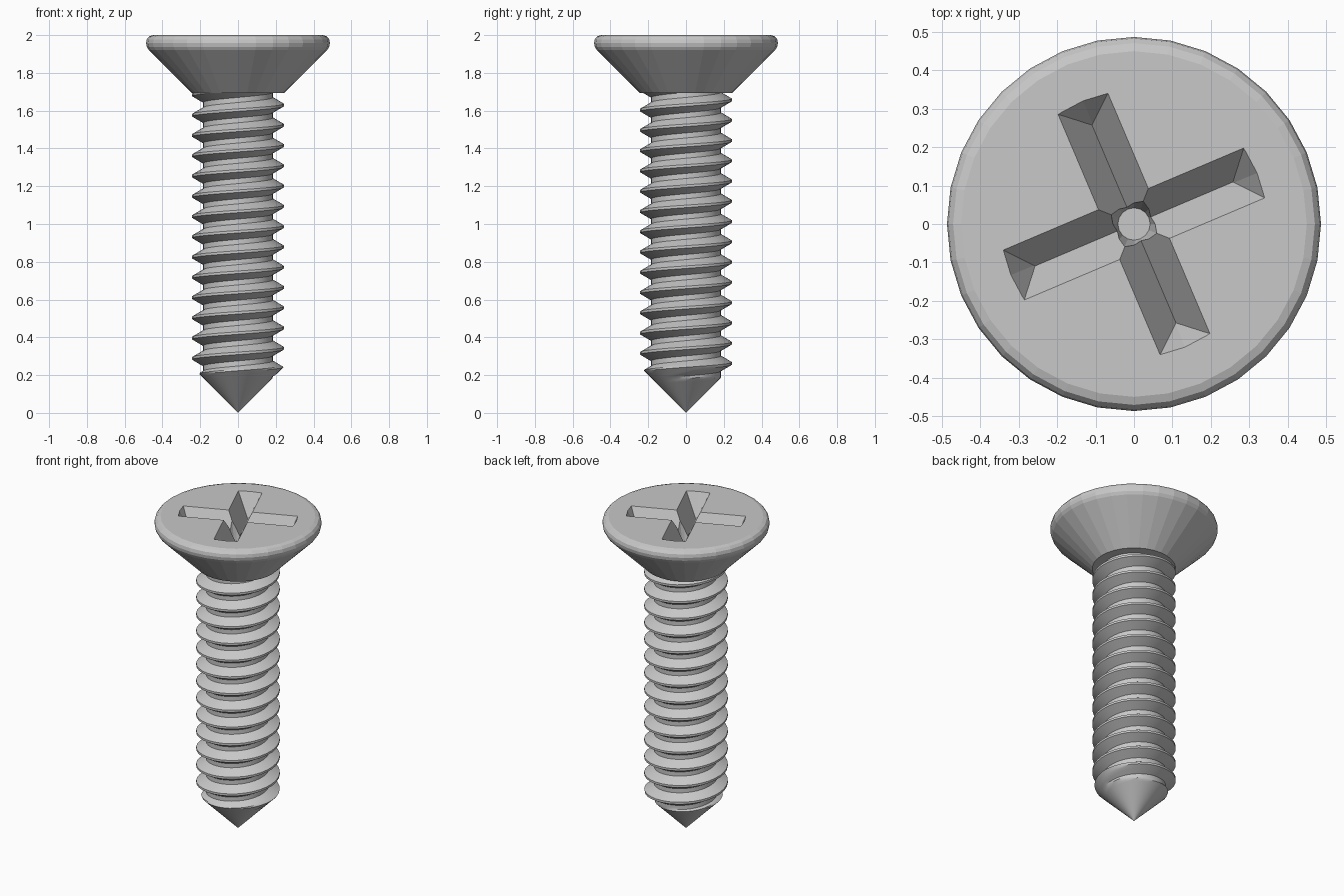
import bpy, bmesh, math
from mathutils import Matrix

if "Cube" in bpy.data.objects:
    bpy.data.objects.remove(bpy.data.objects["Cube"], do_unlink=True)

SIDES = 32
TAU = 2 * math.pi

steel = bpy.data.materials.new("steel_grey")
steel.use_nodes = True
steel.diffuse_color = (0.58, 0.58, 0.58, 1)
steel.node_tree.nodes["Principled BSDF"].inputs["Base Color"].default_value = steel.diffuse_color


def make_object(name, bm):
    bmesh.ops.recalc_face_normals(bm, faces=bm.faces)
    mesh = bpy.data.meshes.new(name)
    bm.to_mesh(mesh)
    bm.free()
    mesh.materials.append(steel)
    obj = bpy.data.objects.new(name, mesh)
    bpy.context.collection.objects.link(obj)
    return obj


def lathe(name, profile, sides=SIDES):
    """Solid of revolution with flat caps."""
    bm = bmesh.new()
    rings = []
    for r, z in profile:
        angles = [TAU * i / sides for i in range(sides)]
        rings.append([bm.verts.new((r * math.cos(a), r * math.sin(a), z)) for a in angles])
    for low, high in zip(rings, rings[1:]):
        for i in range(sides):
            j = (i + 1) % sides
            bm.faces.new((low[i], low[j], high[j], high[i]))
    bm.faces.new(rings[0])
    bm.faces.new(rings[-1])
    return make_object(name, bm)


def v_prism(name, angle, half, top, bottom, length):
    """Triangular groove cutter lying along the given direction."""
    bm = bmesh.new()
    rise = 0.05
    wide = half * (top + rise - bottom) / (top - bottom)
    ends = []
    for x in (-length, length):
        ends.append([bm.verts.new(p) for p in
                     ((x, -wide, top + rise), (x, wide, top + rise), (x, 0, bottom))])
    a, b = ends
    bm.faces.new(a)
    bm.faces.new(b)
    for i in range(3):
        j = (i + 1) % 3
        bm.faces.new((a[i], a[j], b[j], b[i]))
    bm.transform(Matrix.Rotation(angle, 4, "Z"))
    return make_object(name, bm)


def boolean(target, cutter, operation):
    mod = target.modifiers.new("cut", "BOOLEAN")
    mod.object, mod.operation, mod.solver = cutter, operation, "EXACT"
    bpy.context.view_layer.objects.active = target
    bpy.ops.object.modifier_apply(modifier=mod.name)


# Countersunk head with a rounded rim
head = lathe("head", [(0.243, 1.693), (0.472, 1.92), (0.483, 1.938), (0.487, 1.958),
                      (0.483, 1.978), (0.471, 1.993), (0.45, 2.0)])

# Cross recess: two V grooves with conical ends, and a tapered centre pit
DEPTH, REACH, INNER = 0.15, 0.347, 0.28
slope = (REACH - INNER) / DEPTH
limit = lathe("recess_limit", [(INNER - slope * 0.1, 1.9 - DEPTH), (REACH + slope * 0.1, 2.1)])
pit = lathe("recess_pit", [(0.042, 1.82), (0.082, 2.05)], 16)
cutters = [limit, pit]
for k in range(2):
    groove = v_prism("recess_groove", math.radians(23 + 90 * k), 0.0705, 2.0, 2.0 - DEPTH, 0.6)
    boolean(groove, limit, "INTERSECT")
    boolean(head, groove, "DIFFERENCE")
    cutters.append(groove)
boolean(head, pit, "DIFFERENCE")
for cutter in cutters:
    bpy.data.objects.remove(cutter, do_unlink=True)

# Threaded shank: a helical tooth trimmed by the cone of the point
PITCH, ROOT, CREST, TOP, PHASE = 0.1073, 0.185, 0.243, 1.74, 0.235
FLAT, FLANK, STEPS = PITCH / 16, PITCH * 5 / 16, 4
rising = [(-FLAT - FLANK * (1 - s / STEPS), ROOT + (CREST - ROOT) * s / STEPS)
          for s in range(STEPS + 1)]
falling = [(-dz, r) for dz, r in reversed(rising)]
tooth = rising + falling + [(PITCH / 2, ROOT), (PITCH - FLAT - FLANK, ROOT)]

bm = bmesh.new()
previous = None
for i in range(-4 * SIDES, 16 * SIDES):
    a = TAU * i / SIDES
    row = []
    for dz, r in tooth:
        z = min(max(PHASE + PITCH * i / SIDES + dz, 0), TOP)
        r = min(r, z)
        row.append(bm.verts.new((r * math.cos(a), r * math.sin(a), z)))
    if previous:
        for j in range(len(row) - 1):
            bm.faces.new((previous[j], row[j], row[j + 1], previous[j + 1]))
    previous = row
bmesh.ops.remove_doubles(bm, verts=bm.verts, dist=0.0004)
bmesh.ops.dissolve_degenerate(bm, edges=bm.edges, dist=0.0002)
shank = make_object("threaded_shank", bm)

# Soft shading on the thread only, keeping its ridges sharp
bpy.ops.object.select_all(action="DESELECT")
shank.select_set(True)
bpy.context.view_layer.objects.active = shank
bpy.ops.object.shade_smooth_by_angle(angle=math.radians(25))
